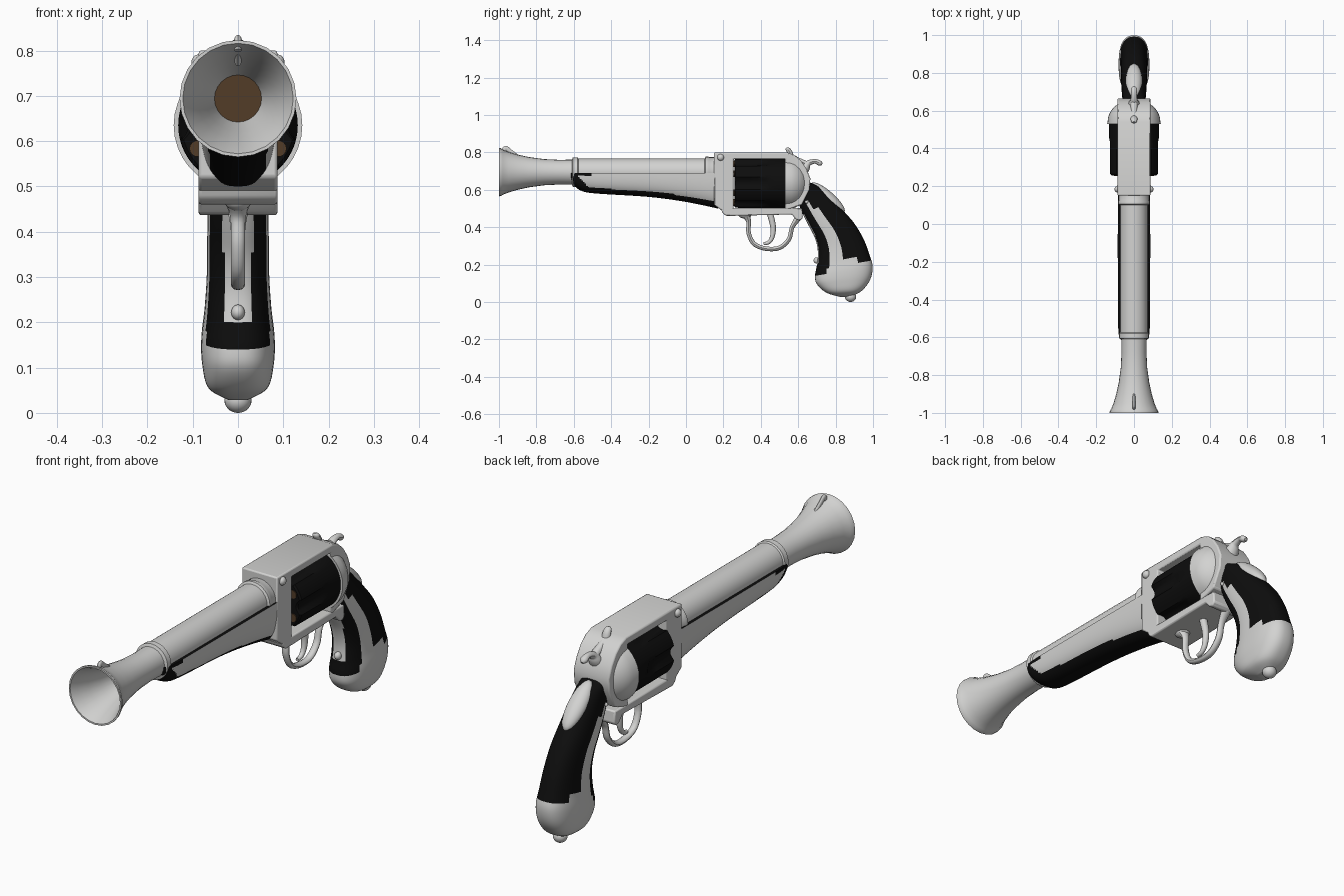
import bpy, bmesh, math
from mathutils import Vector, Matrix

if "Cube" in bpy.data.objects:
    bpy.data.objects.remove(bpy.data.objects["Cube"])


def material(name, rgb):
    m = bpy.data.materials.new(name)
    m.diffuse_color = (*rgb, 1)
    m.use_nodes = True
    m.node_tree.nodes["Principled BSDF"].inputs["Base Color"].default_value = m.diffuse_color
    return m


METAL = material("pale metal", (0.65, 0.65, 0.64))
BLACK = material("black", (0.004, 0.004, 0.004))
BROWN = material("dark brown", (0.085, 0.045, 0.02))


def finish(name, bm, mats):
    bmesh.ops.recalc_face_normals(bm, faces=bm.faces)
    me = bpy.data.meshes.new(name)
    bm.to_mesh(me)
    bm.free()
    for m in mats:
        me.materials.append(m)
    ob = bpy.data.objects.new(name, me)
    bpy.context.collection.objects.link(ob)
    return ob


def smooth_rows(rows, k):
    """Catmull-Rom interpolation of number tuples, k steps per span."""
    out = []
    for i in range(len(rows) - 1):
        a, b, c, d = (Vector(rows[min(max(i + o, 0), len(rows) - 1)]) for o in (-1, 0, 1, 2))
        for j in range(k):
            t = j / k
            out.append(0.5 * (2 * b + (c - a) * t + (2 * a - 5 * b + 4 * c - d) * t * t
                              + (3 * b - a - 3 * c + d) * t ** 3))
    return out + [Vector(rows[-1])]


def loft(name, rings, mats, rule=None, end_mat=0):
    """Skin closed rings; rule(i, j, centre) picks the material of each face."""
    bm = bmesh.new()
    vs = [[bm.verts.new(p) for p in r] for r in rings]
    n = len(rings[0])
    for i in range(len(vs) - 1):
        for j in range(n):
            k = (j + 1) % n
            f = bm.faces.new((vs[i][j], vs[i][k], vs[i + 1][k], vs[i + 1][j]))
            if rule:
                f.material_index = rule(i, j, f.calc_center_median())
    bm.faces.new(vs[0])
    bm.faces.new(vs[-1]).material_index = end_mat
    return finish(name, bm, mats)


def lathe(name, profile, zc, mats, seg=28, end_mat=0, x=0):
    """Turn (y, radius) pairs around an axis along y."""
    ang = [2 * math.pi * j / seg for j in range(seg)]
    rings = [[(x + r * math.cos(a), y, zc + r * math.sin(a)) for a in ang] for y, r in profile]
    return loft(name, rings, mats, end_mat=end_mat)


def tube(name, rows, flat=1.0, k=5, seg=12):
    """Rod through (y, z, radius) points in the middle plane."""
    pts = smooth_rows(rows, k)
    rings = []
    for i, p in enumerate(pts):
        d = pts[min(i + 1, len(pts) - 1)] - pts[max(i - 1, 0)]
        d = Vector((d[0], d[1])).normalized()
        ring = []
        for j in range(seg):
            a = 2 * math.pi * j / seg
            c, s = math.cos(a) * p[2] * flat, math.sin(a) * p[2]
            ring.append((c, p[0] - d[1] * s, p[1] + d[0] * s))
        rings.append(ring)
    return loft(name, rings, [METAL])


def prism(name, pts, hw, bevel=0.006):
    """Side profile (y, z) extruded across x."""
    bm = bmesh.new()
    f = bm.faces.new([bm.verts.new((-hw, y, z)) for y, z in pts])
    ext = bmesh.ops.extrude_face_region(bm, geom=[f])["geom"]
    bmesh.ops.translate(bm, vec=(2 * hw, 0, 0), verts=[v for v in ext if isinstance(v, bmesh.types.BMVert)])
    ob = finish(name, bm, [METAL])
    if bevel:
        b = ob.modifiers.new("bevel", 'BEVEL')
        b.width, b.segments = bevel, 2
    return ob


def ball(name, loc, size, tilt=0):
    bm = bmesh.new()
    mat = Matrix.Translation(loc) @ Matrix.Rotation(tilt, 4, 'X') @ Matrix.Diagonal((*size, 1))
    bmesh.ops.create_uvsphere(bm, u_segments=24, v_segments=14, radius=1, matrix=mat)
    return finish(name, bm, [METAL])


def power(v, p):
    return math.copysign(abs(v) ** p, v)


# Barrel with flared muzzle, collars, funnel and brown bore
AXIS = 0.694
lathe("barrel", [(0.17, 0.08), (0.125, 0.08), (0.12, 0.083), (0.105, 0.083), (0.10, 0.073),
                 (-0.575, 0.073), (-0.58, 0.079), (-0.605, 0.079), (-0.61, 0.067), (-0.68, 0.066),
                 (-0.76, 0.070), (-0.84, 0.081), (-0.90, 0.094), (-0.95, 0.109), (-0.98, 0.121),
                 (-0.99, 0.128), (-1.0, 0.129), (-1.0, 0.122), (-0.97, 0.108), (-0.92, 0.09),
                 (-0.86, 0.072), (-0.78, 0.052)], AXIS, [METAL, BROWN], seg=24, end_mat=1)
tube("front_sight", [(-0.90, 0.775, 0.012), (-0.94, 0.805, 0.012), (-0.965, 0.822, 0.013),
                     (-0.975, 0.80, 0.012)], flat=0.65)

# Fore stock: black underside, pale side panels
stock = smooth_rows([(-0.62, 0.665, 0.062), (-0.60, 0.625, 0.077), (-0.56, 0.595, 0.083), (-0.48, 0.58, 0.085),
                     (-0.2, 0.562, 0.086), (0.0, 0.535, 0.086), (0.17, 0.50, 0.086)], 6)
rings = [[(w * power(math.cos(a), 0.75), y, 0.69 - (0.69 - zb) * power(math.sin(a), 0.75))
          for a in (math.pi * j / 40 for j in range(41))] for y, zb, w in stock]


def stock_rule(i, j, c):
    edge = stock[i][1] + 0.028 + max(0, -0.52 - c.y) * 0.7
    return 0 if abs(c.x) > 0.04 and edge < c.z < 0.682 and c.y > -0.575 else 1


loft("fore_stock", rings, [METAL, BLACK], stock_rule, end_mat=1)

# Frame around the cylinder, and the rounded recoil shield
prism("frame", [(0.15, 0.80), (0.54, 0.80), (0.58, 0.785), (0.615, 0.755), (0.645, 0.71), (0.665, 0.66),
                (0.66, 0.60), (0.62, 0.52), (0.53, 0.49), (0.53, 0.765), (0.255, 0.765),
                (0.255, 0.48), (0.19, 0.49), (0.15, 0.52)], 0.087)
prism("frame_lower_bar", [(0.185, 0.502), (0.62, 0.502), (0.625, 0.45), (0.61, 0.435), (0.59, 0.44),
                          (0.565, 0.468), (0.215, 0.46), (0.195, 0.475)], 0.087)
dome = [(0.53, 0.142)] + [(0.54 + 0.12 * math.sin(t * math.pi / 16), max(0.14 * math.cos(t * math.pi / 16), 0.002))
                          for t in range(9)]
lathe("recoil_shield", dome, 0.635, [METAL], seg=36)

# Fluted black cylinder with brown chamber mouths
rings = []
for y, r, depth in [(0.258, 0.124, 0.022), (0.265, 0.131, 0.022), (0.38, 0.132, 0.02), (0.43, 0.132, 0.012),
                    (0.455, 0.132, 0), (0.532, 0.132, 0)]:
    ring = []
    for j in range(72):
        a = 2 * math.pi * j / 72
        rr = r - depth * max(0, math.cos(6 * a)) ** 0.7
        ring.append((rr * math.cos(a), y, 0.635 + rr * math.sin(a)))
    rings.append(ring)
loft("cylinder", rings, [BLACK])
for k in range(6):
    a = math.radians(30 + 60 * k)
    lathe(f"chamber_{k}", [(0.254, 0.018), (0.262, 0.018)], 0.635 + 0.103 * math.sin(a), [BROWN],
          seg=14, x=0.103 * math.cos(a))

# Frame screws on both sides
for side in (-1, 1):
    ball("frame_screw", (side * 0.088, 0.185, 0.773), (0.015, 0.018, 0.018))
    ball("grip_screw", (side * 0.058, 0.645, 0.535), (0.01, 0.009, 0.009))

# Rear sight, hammer, trigger and trigger guard
tube("rear_sight", [(0.565, 0.77, 0.014), (0.555, 0.80, 0.014), (0.543, 0.818, 0.011), (0.54, 0.826, 0.004)], flat=1.3)
tube("hammer", [(0.60, 0.66, 0.03), (0.635, 0.715, 0.026), (0.655, 0.742, 0.016), (0.69, 0.752, 0.012),
                (0.715, 0.742, 0.014), (0.727, 0.735, 0.006)], flat=1.2)
tube("hammer_nose", [(0.65, 0.735, 0.016), (0.60, 0.758, 0.014), (0.56, 0.785, 0.01)], flat=1.2)
tube("trigger", [(0.45, 0.47, 0.017), (0.466, 0.40, 0.015), (0.46, 0.345, 0.012), (0.44, 0.318, 0.010),
                 (0.415, 0.312, 0.008)])
tube("trigger_guard", [(0.32, 0.465, 0.022), (0.335, 0.43, 0.013), (0.335, 0.37, 0.012), (0.365, 0.31, 0.012),
                       (0.43, 0.285, 0.012), (0.50, 0.29, 0.012), (0.55, 0.335, 0.012),
                       (0.568, 0.40, 0.012), (0.60, 0.45, 0.018)], flat=1.3)
ball("guard_mount", (0, 0.315, 0.468), (0.03, 0.035, 0.022))

# Grip: stations of front y, z, back y, z, half width
K, SEG, P = 6, 56, 0.78
grip = smooth_rows([(0.594, 0.60, 0.66, 0.64, 0.06), (0.60, 0.54, 0.72, 0.613, 0.06),
                    (0.62, 0.48, 0.78, 0.555, 0.064), (0.655, 0.41, 0.835, 0.495, 0.067),
                    (0.69, 0.34, 0.90, 0.42, 0.068), (0.705, 0.27, 0.95, 0.335, 0.069),
                    (0.70, 0.20, 0.98, 0.255, 0.074), (0.69, 0.14, 0.998, 0.19, 0.081),
                    (0.70, 0.095, 0.985, 0.12, 0.079), (0.75, 0.05, 0.94, 0.06, 0.065),
                    (0.82, 0.028, 0.88, 0.028, 0.02)], K)
rings = []
for fy, fz, by, bz, w in grip:
    ring = []
    for j in range(SEG):
        a = 2 * math.pi * j / SEG
        f = (power(math.cos(a), P) + 1) / 2
        ring.append((w * power(math.sin(a), P), fy + (by - fy) * f, fz + (bz - fz) * f))
    rings.append(ring)


def grip_rule(i, j, c):
    s = i / K
    f = (power(math.cos(2 * math.pi * (j + 0.5) / SEG), P) + 1) / 2
    pommel = s >= 7 or (s >= 6.5 and f > 0.2) or (s >= 6 and 0.28 < f < 0.75)
    stripe = s > 1.3 and 0.22 < f < (0.47 if s > 2 else 0.36)
    front_strap = f < 0.12 and abs(c.x) < 0.032 and 2 < s < 6
    return 0 if pommel or stripe or front_strap else 1


loft("grip", rings, [METAL, BLACK], grip_rule)
ball("back_strap_plate", (0, 0.758, 0.558), (0.043, 0.118, 0.034), tilt=-0.72)
ball("pommel_knob", (0, 0.88, 0.028), (0.03, 0.03, 0.028))
ball("front_strap_knob", (0, 0.70, 0.222), (0.015, 0.018, 0.017))

# Smooth shading with sharp edges kept
for ob in bpy.context.scene.objects:
    ob.select_set(True)
    bpy.context.view_layer.objects.active = ob
bpy.ops.object.shade_smooth_by_angle(angle=math.radians(35))
